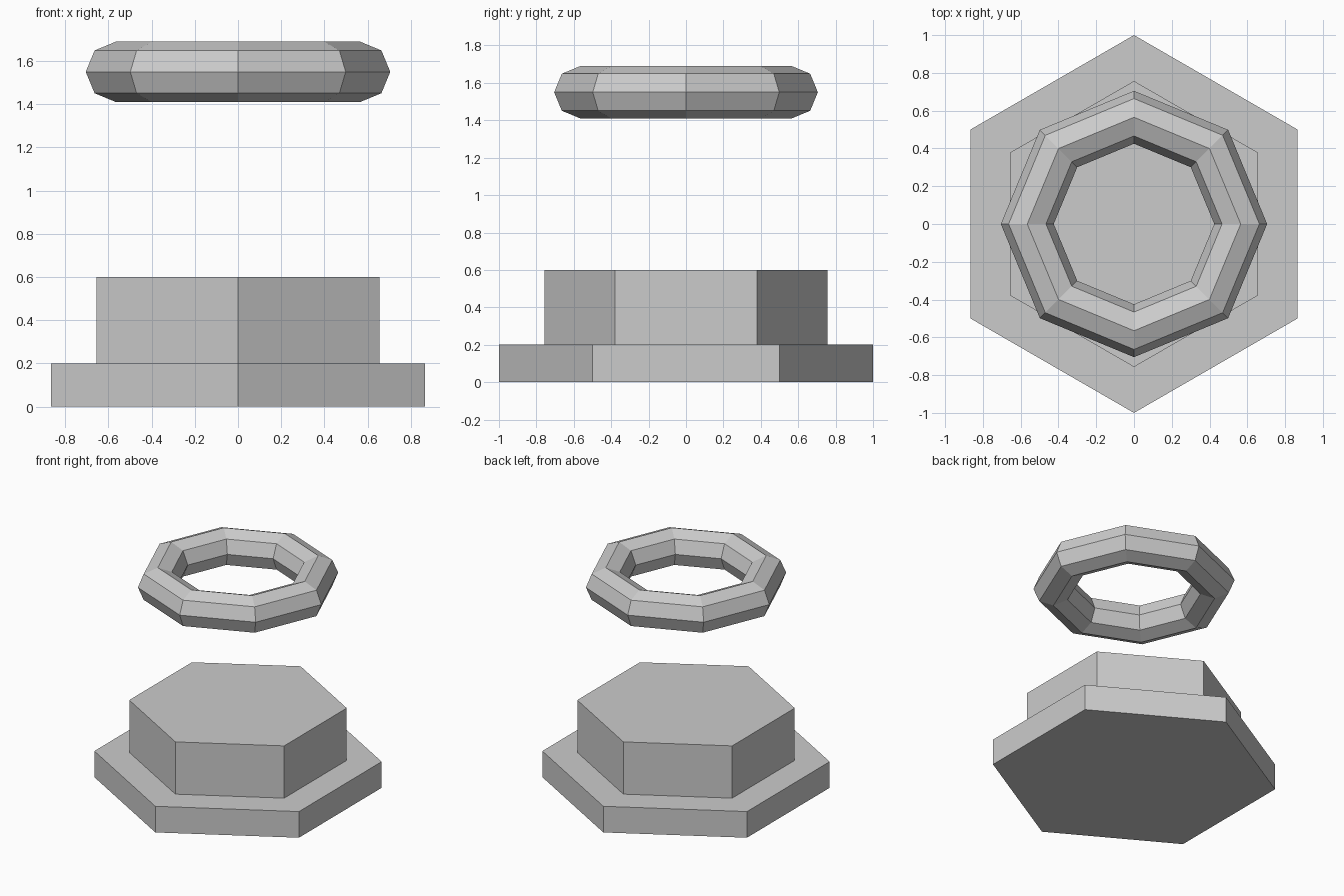
import bpy

if "Cube" in bpy.data.objects:
    bpy.data.objects.remove(bpy.data.objects["Cube"])


def hex_prism(name, radius, z0, z1):
    bpy.ops.mesh.primitive_cylinder_add(vertices=6, radius=radius, depth=z1 - z0,
                                        location=(0, 0, (z0 + z1) / 2))
    bpy.context.object.name = name


# Stepped hexagonal pedestal
hex_prism("base_plate", 1.0, 0.0, 0.2)
hex_prism("upper_block", 0.757, 0.2, 0.6)

# Floating faceted ring
bpy.ops.mesh.primitive_torus_add(major_segments=8, minor_segments=8,
                                 major_radius=0.565, minor_radius=0.14,
                                 location=(0, 0, 1.55))
ring = bpy.context.object
ring.name = "floating_ring"
ring.data.polygons.foreach_set("use_smooth", [False] * len(ring.data.polygons))
